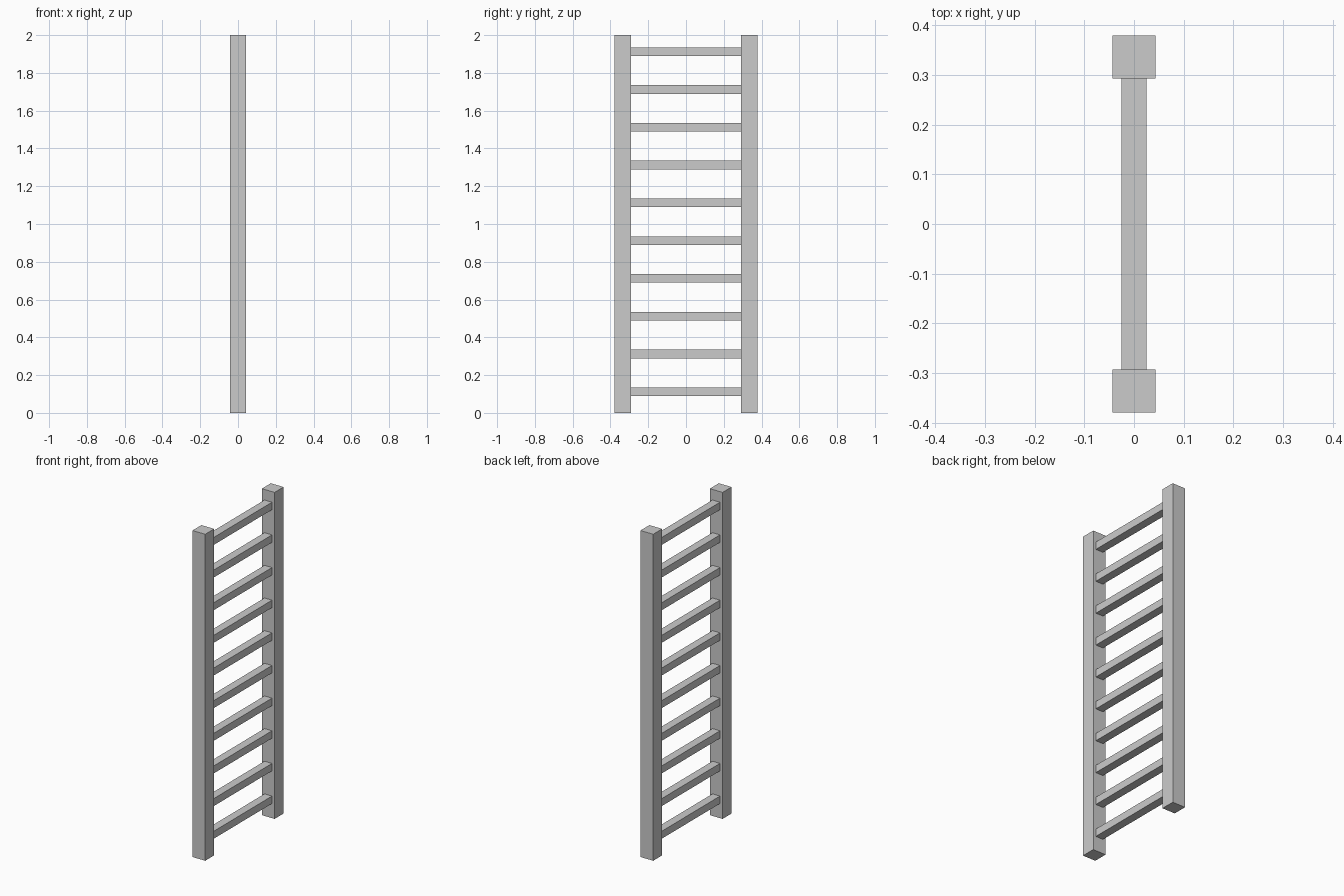
import bpy

if "Cube" in bpy.data.objects:
    bpy.data.objects.remove(bpy.data.objects["Cube"])

POST = 0.0865      # square post thickness
HALF = 0.379       # outer half width of the ladder
INNER = HALF - POST


def box(name, size, centre):
    bpy.ops.mesh.primitive_cube_add(size=1, location=centre)
    ob = bpy.context.object
    ob.name = name
    ob.scale = size
    bpy.ops.object.transform_apply(location=False, rotation=False, scale=True)
    return ob


# Two upright side posts
for name, side in (("front_post", -1), ("back_post", 1)):
    box(name, (POST, POST, 2.0), (0, side * (HALF - POST / 2), 1.0))

# Ten evenly spaced rungs between the posts
for i in range(10):
    box(f"rung_{i + 1}", (0.051, 2 * INNER, 0.046), (0, 0, 0.112 + 0.2 * i))
